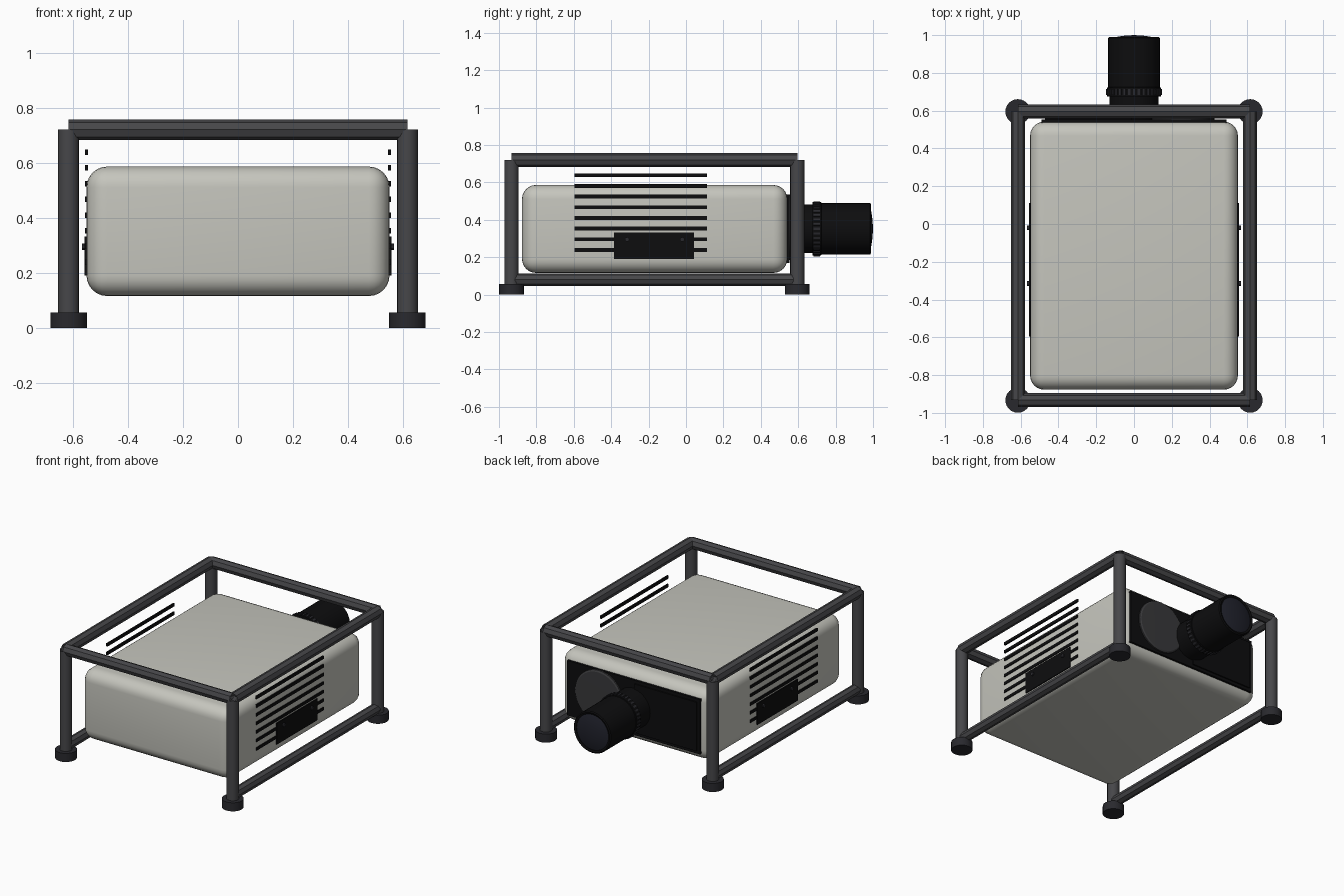
import bpy, bmesh, math
from mathutils import Matrix, Vector

if "Cube" in bpy.data.objects:
    bpy.data.objects.remove(bpy.data.objects["Cube"])


def mat(name, r, g, b):
    m = bpy.data.materials.new(name)
    m.diffuse_color = (r, g, b, 1)
    m.use_nodes = True
    m.node_tree.nodes["Principled BSDF"].inputs["Base Color"].default_value = m.diffuse_color
    return m


SHELL = mat("warm light grey", 0.56, 0.56, 0.51)
FRAME = mat("frame grey", 0.062, 0.062, 0.067)
FOOT = mat("rubber dark", 0.022, 0.022, 0.027)
BLACK = mat("matte black", 0.004, 0.004, 0.0045)
GLASS = mat("lens glass", 0.014, 0.015, 0.024)
DISC = mat("disc grey", 0.04, 0.04, 0.043)


def finish(name, bm, material, angle=30):
    me = bpy.data.meshes.new(name)
    bmesh.ops.recalc_face_normals(bm, faces=bm.faces[:])
    bm.to_mesh(me)
    bm.free()
    me.materials.append(material)
    for p in me.polygons:
        p.use_smooth = True
    me.set_sharp_from_angle(angle=math.radians(angle))
    ob = bpy.data.objects.new(name, me)
    bpy.context.collection.objects.link(ob)
    return ob


def add_box(bm, lo, hi):
    lo, hi = Vector(lo), Vector(hi)
    m = Matrix.Translation((lo + hi) / 2) @ Matrix.Diagonal((*(hi - lo), 1))
    bmesh.ops.create_cube(bm, size=1, matrix=m)


def box(name, lo, hi, material, bevel=0, seg=1):
    bm = bmesh.new()
    add_box(bm, lo, hi)
    if bevel:
        bmesh.ops.bevel(bm, geom=bm.edges[:], offset=bevel, segments=seg,
                        profile=0.5, affect='EDGES')
    return finish(name, bm, material)


def rod(name, a, b, r, material, n=8, caps=False):
    a, b = Vector(a), Vector(b)
    d = b - a
    rot = d.to_track_quat('Z', 'Y').to_matrix().to_4x4()
    bm = bmesh.new()
    bmesh.ops.create_cone(bm, cap_ends=caps, segments=n, radius1=r, radius2=r,
                          depth=d.length, matrix=Matrix.Translation((a + b) / 2) @ rot)
    return finish(name, bm, material)


def lathe_y(name, profile, centre, material, n=40):
    # spin (radius, y) points about an axis along y
    bm = bmesh.new()
    cx, cz = centre
    vs = [bm.verts.new((cx + r, y, cz)) for r, y in profile]
    es = [bm.edges.new(p) for p in zip(vs, vs[1:])]
    bmesh.ops.spin(bm, geom=vs + es, cent=(cx, 0, cz), axis=(0, 1, 0),
                   angle=2 * math.pi, steps=n, use_duplicate=False)
    bmesh.ops.remove_doubles(bm, verts=bm.verts[:], dist=1e-5)
    return finish(name, bm, material)


# Rounded housing
box("housing", (-0.55, -0.877, 0.116), (0.55, 0.542, 0.586), SHELL, 0.075, 6)

# Tube frame: posts, feet, open-ended rails
X, Y0, Y1, ZT, ZB = 0.615, -0.933, 0.595, 0.72, 0.08
for sx, side in ((-1, "left"), (1, "right")):
    for y, end in ((Y0, "front"), (Y1, "back")):
        rod(f"{end}_{side}_post", (sx * X, y, 0.05), (sx * X, y, ZT), 0.038, FRAME, 16)
        rod(f"{end}_{side}_foot", (sx * X, y, 0), (sx * X, y, 0.057), 0.066, FOOT, 24, True)
    rod(f"{side}_top_rail", (sx * X, Y0, ZT), (sx * X, Y1, ZT), 0.037, FRAME)
    rod(f"{side}_lower_rail", (sx * X, Y0, ZB), (sx * X, Y1, ZB), 0.034, FRAME)
for y, end in ((Y0, "front"), (Y1, "back")):
    rod(f"{end}_top_rail", (-X, y, ZT), (X, y, ZT), 0.037, FRAME)

# Side vents, control panels and knobs
for s, side in ((-1, "left"), (1, "right")):
    bm = bmesh.new()
    for i in range(8):
        z = 0.638 - 0.057 * i
        xs = sorted((s * 0.545, s * 0.555))
        add_box(bm, (xs[0], -0.595, z - 0.01), (xs[1], 0.112, z + 0.01))
    finish(f"{side}_vent_slats", bm, BLACK)
    xs = sorted((s * 0.545, s * 0.557))
    box(f"{side}_control_panel", (xs[0], -0.385, 0.19), (xs[1], 0.043, 0.332), BLACK)
    for k, y in enumerate((-0.315, -0.02)):
        rod(f"{side}_knob_{k + 1}", (s * 0.55, y, 0.295), (s * 0.566, y, 0.295),
            0.012, FOOT, 12, True)

# Back plate with raised panel and round cover
box("back_plate", (-0.49, 0.50, 0.17), (0.49, 0.553, 0.535), BLACK)
box("back_panel", (-0.47, 0.55, 0.19), (-0.01, 0.562, 0.515), BLACK)
lathe_y("round_cover", [(0.175, 0.545), (0.175, 0.562), (0.165, 0.568), (0, 0.57)],
        (0.25, 0.36), DISC)

# Lens barrel with grip ring and domed glass
LENS = (0, 0.352)
lathe_y("lens_barrel", [(0.13, 0.545), (0.13, 0.676), (0.142, 0.676), (0.142, 0.722),
                        (0.137, 0.724), (0.137, 0.985), (0.13, 0.99), (0.118, 0.985),
                        (0.118, 0.97)], LENS, BLACK)
lathe_y("lens_glass", [(0.12, 0.982), (0.09, 0.991), (0.05, 0.997), (0, 1.0)], LENS, GLASS)
bm = bmesh.new()
for i in range(36):
    tooth = bmesh.ops.create_cube(bm, size=1, matrix=(
        Matrix.Translation((0, 0.699, LENS[1])) @ Matrix.Rotation(i * math.pi / 18, 4, 'Y')
        @ Matrix.Translation((0.141, 0, 0)) @ Matrix.Diagonal((0.012, 0.034, 0.012, 1))))
finish("lens_grip_teeth", bm, FOOT)
